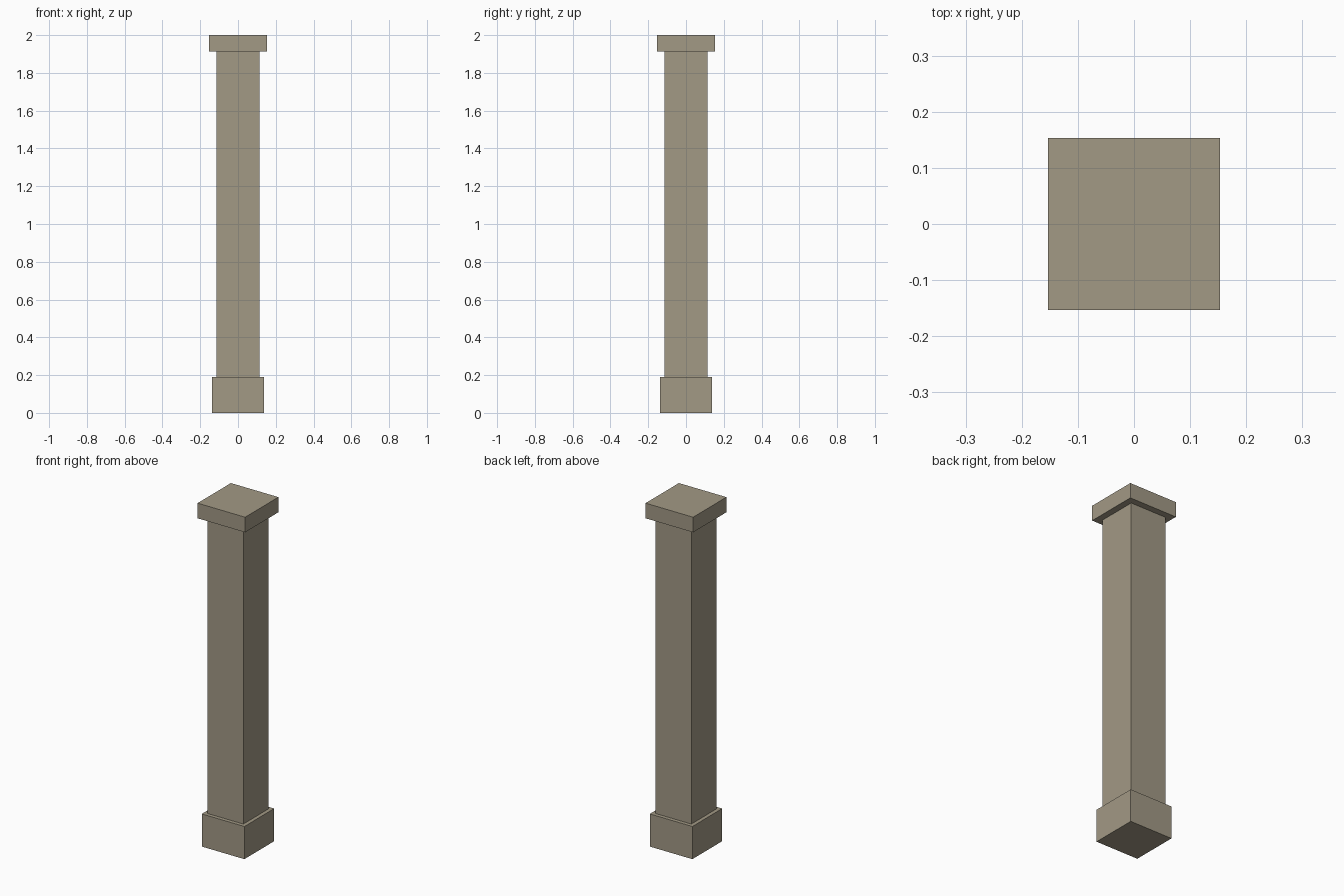
import bpy

if "Cube" in bpy.data.objects:
    bpy.data.objects.remove(bpy.data.objects["Cube"])

stone = bpy.data.materials.new("warm_grey_stone")
stone.diffuse_color = (0.361, 0.319, 0.235, 1.0)
stone.use_nodes = True
stone.node_tree.nodes["Principled BSDF"].inputs["Base Color"].default_value = stone.diffuse_color


def block(name, half_width, z0, z1):
    """Square block centred on the axis, from height z0 to z1."""
    bpy.ops.mesh.primitive_cube_add(size=1, location=(0, 0, (z0 + z1) / 2))
    obj = bpy.context.object
    obj.name = name
    obj.scale = (2 * half_width, 2 * half_width, z1 - z0)
    bpy.ops.object.transform_apply(location=False, rotation=False, scale=True)
    obj.data.materials.append(stone)
    return obj


# Square pillar: plinth, plain shaft and overhanging cap
block("base", 0.137, 0.0, 0.19)
block("shaft", 0.115, 0.19, 1.912)
block("cap", 0.153, 1.912, 2.0)
